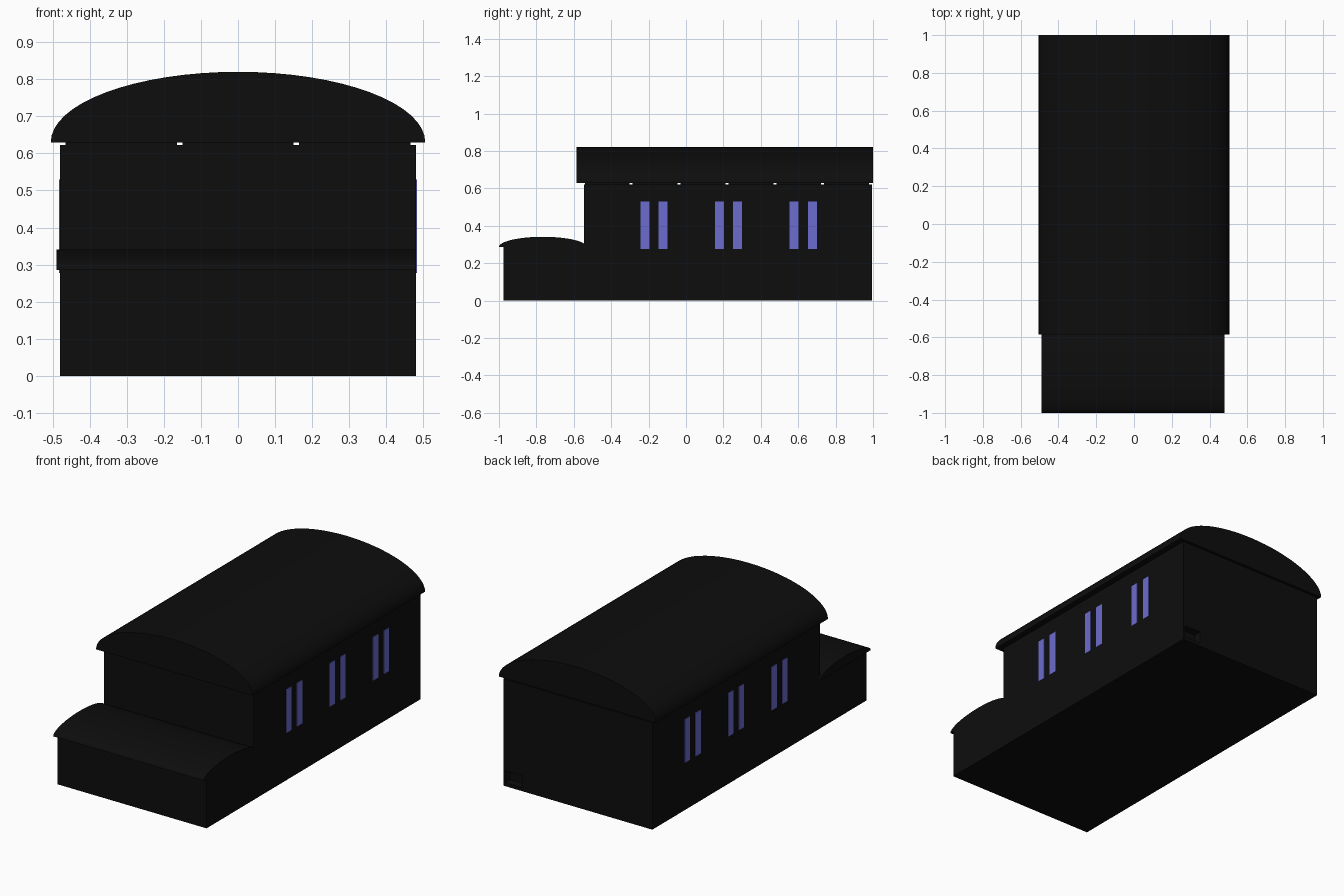
import bpy, bmesh, math
from mathutils import Matrix

if "Cube" in bpy.data.objects:
    bpy.data.objects.remove(bpy.data.objects["Cube"])


def material(name, rgb):
    m = bpy.data.materials.new(name)
    m.diffuse_color = (*rgb, 1)
    m.use_nodes = True
    m.node_tree.nodes["Principled BSDF"].inputs["Base Color"].default_value = m.diffuse_color
    return m


BLACK = material("charcoal_black", (0.004, 0.004, 0.004))
BLUE = material("window_blue", (0.15, 0.15, 0.62))


def finish(bm, name, mat):
    bmesh.ops.recalc_face_normals(bm, faces=bm.faces)
    me = bpy.data.meshes.new(name)
    bm.to_mesh(me)
    bm.free()
    me.materials.append(mat)
    ob = bpy.data.objects.new(name, me)
    bpy.context.collection.objects.link(ob)
    return ob


def add_box(bm, lo, hi):
    size = [b - a for a, b in zip(lo, hi)]
    mid = [(a + b) / 2 for a, b in zip(lo, hi)]
    bmesh.ops.create_cube(bm, size=1, matrix=Matrix.Translation(mid) @ Matrix.Diagonal((*size, 1)))


def box(name, lo, hi, mat=BLACK):
    bm = bmesh.new()
    add_box(bm, lo, hi)
    return finish(bm, name, mat)


def vault(name, half_width, height, base, start, end, place, segments=32):
    """Solid half-ellipse arch, extruded; place(u, v, w) maps across, up, along."""
    bm = bmesh.new()
    ring = []
    for i in range(segments + 1):
        a = math.pi * i / segments
        u, v = half_width * math.cos(a), base + height * math.sin(a)
        ring.append(bm.verts.new(place(u, v, start)))
    face = bm.faces.new(ring)
    ext = bmesh.ops.extrude_face_region(bm, geom=[face], use_keep_orig=True)
    shift = place(0, 0, end)[0] - place(0, 0, start)[0], place(0, 0, end)[1] - place(0, 0, start)[1], 0
    verts = [g for g in ext["geom"] if isinstance(g, bmesh.types.BMVert)]
    bmesh.ops.translate(bm, verts=verts, vec=shift)
    ob = finish(bm, name, BLACK)
    bpy.context.view_layer.objects.active = ob
    ob.select_set(True)
    bpy.ops.object.shade_smooth_by_angle(angle=math.radians(35))
    ob.select_set(False)
    return ob


# Main hall, with a small recess low in the back corner
hall = box("hall_walls", (-0.48, -0.545, 0), (0.48, 0.995, 0.622))
cutter = box("recess_cutter", (0.36, 0.95, 0.02), (0.47, 1.1, 0.09))
cutter.hide_render = True
cutter.hide_viewport = True
cut = hall.modifiers.new("recess", 'BOOLEAN')
cut.object = cutter
cut.solver = 'EXACT'

# Low front annex
box("annex_walls", (-0.48, -0.975, 0), (0.48, -0.545, 0.29))

# Spaced blocks carrying the roof
bm = bmesh.new()
for cx in (-0.315, 0, 0.315):
    for row in range(6):
        y = -0.541 + row * 0.256
        add_box(bm, (cx - 0.15, y, 0.622), (cx + 0.15, y + 0.24, 0.63))
finish(bm, "roof_blocks", BLACK)

# Vaulted roofs
vault("hall_roof", 0.505, 0.19, 0.63, -0.585, 1.0, lambda u, v, w: (u, w, v))
vault("annex_roof", 0.235, 0.055, 0.286, -0.49, 0.48, lambda u, v, w: (w, u - 0.765, v))

# Paired window strips on both sides
bm = bmesh.new()
for side in (-1, 1):
    for centre in (-0.171, 0.227, 0.627):
        for off in (-0.049, 0.049):
            y = centre + off
            xs = sorted((side * 0.479, side * 0.483))
            add_box(bm, (xs[0], y - 0.024, 0.277), (xs[1], y + 0.024, 0.53))
finish(bm, "side_windows", BLUE)
